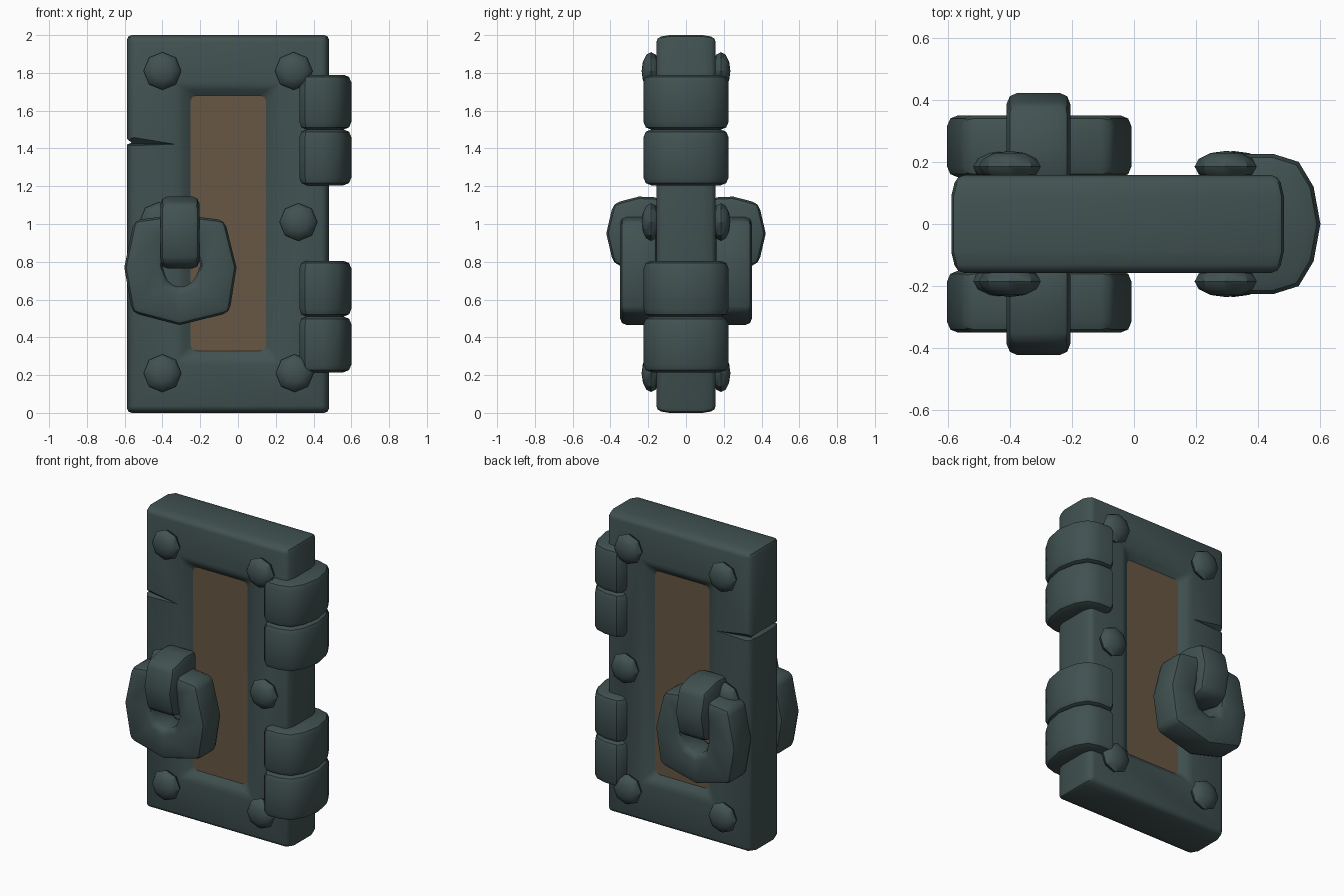
import bpy, bmesh, math
from mathutils import Matrix

if "Cube" in bpy.data.objects:
    bpy.data.objects.remove(bpy.data.objects["Cube"])


def material(name, color):
    m = bpy.data.materials.new(name)
    m.diffuse_color = (*color, 1)
    m.use_nodes = True
    m.node_tree.nodes["Principled BSDF"].inputs["Base Color"].default_value = m.diffuse_color
    return m


IRON = material("dark iron", (0.053, 0.083, 0.083))
WOOD = material("brown panel", (0.138, 0.095, 0.056))


def finish(name, bm, mat, bevel=0.0, limit=0.6):
    """Bevel the sharp edges, then make a smooth-shaded object."""
    bmesh.ops.recalc_face_normals(bm, faces=bm.faces)
    if bevel:
        edges = [e for e in bm.edges if e.calc_face_angle(0) > limit]
        bmesh.ops.bevel(bm, geom=edges, offset=bevel, segments=2,
                        profile=0.5, affect='EDGES', clamp_overlap=True)
    me = bpy.data.meshes.new(name)
    bm.to_mesh(me)
    bm.free()
    me.materials.append(mat)
    ob = bpy.data.objects.new(name, me)
    bpy.context.collection.objects.link(ob)
    smooth(ob)
    return ob


def smooth(ob):
    bpy.ops.object.select_all(action='DESELECT')
    ob.select_set(True)
    bpy.context.view_layer.objects.active = ob
    bpy.ops.object.shade_smooth_by_angle(angle=math.radians(40))


def bridge(bm, loops, closed=False):
    """Join equal-length loops of points with quads."""
    rows = [[bm.verts.new(p) for p in l] for l in loops]
    n = len(rows[0])
    pairs = list(zip(rows, rows[1:])) + ([(rows[-1], rows[0])] if closed else [])
    for a, b in pairs:
        for i in range(n):
            j = (i + 1) % n
            bm.faces.new((a[i], a[j], b[j], b[i]))
    if not closed:
        bm.faces.new(rows[0])
        bm.faces.new(rows[-1])


def solid(name, loops, mat, bevel=0.0, closed=False, limit=0.6):
    bm = bmesh.new()
    bridge(bm, loops, closed)
    return finish(name, bm, mat, bevel, limit)


def rect(x0, x1, z0, z1, y):
    return [(x0, y, z0), (x1, y, z0), (x1, y, z1), (x0, y, z1)]


# Frame: rectangular loops from the sloped opening round the outside
half = [(-0.19, 0.09, 0.38, 1.63, 0.065),
        (-0.31, 0.205, 0.28, 1.73, 0.157),
        (-0.572, 0.467, 0.012, 1.988, 0.157),
        (-0.588, 0.482, 0.0, 2.0, 0.09)]
loops = [rect(a, b, c, d, -y) for a, b, c, d, y in half]
loops += [rect(a, b, c, d, y) for a, b, c, d, y in reversed(half)]
frame = solid("door_frame", loops, IRON, 0.025, closed=True, limit=0.5)

# Crack across the left edge of the frame
cutters = [solid("crack_cutter", [
    [(-0.65, y, 1.50), (-0.65, y, 1.40), (-0.563, y, 1.43)] for y in (-0.3, 0.3)], IRON)]
for s in (-1, 1):
    bm = bmesh.new()
    a, b, c, d = [bm.verts.new(p) for p in (
        (-0.64, s * 0.19, 1.50), (-0.64, s * 0.19, 1.405),
        (-0.29, s * 0.165, 1.422), (-0.64, s * 0.10, 1.425))]
    for f in ((a, b, c), (a, b, d), (b, c, d), (a, c, d)):
        bm.faces.new(f)
    cutters.append(finish("crack_cutter", bm, IRON))
for c in cutters:
    c.hide_render = True
    mod = frame.modifiers.new("crack", 'BOOLEAN')
    mod.object = c
    mod.solver = 'EXACT'
    bpy.context.view_layer.objects.active = frame
    bpy.ops.object.modifier_apply(modifier=mod.name)
    bpy.data.objects.remove(c)
smooth(frame)

# Recessed panel
solid("panel", [rect(-0.28, 0.18, 0.30, 1.71, y) for y in (-0.112, 0.112)], WOOD)

# Hinges: two stacked knuckles each
side = [(0.325, 0.19), (0.355, 0.225), (0.45, 0.225), (0.53, 0.20), (0.578, 0.12)]
knuckle = [(x, -y) for x, y in side] + [(0.60, 0)] + [(x, y) for x, y in reversed(side)]
for z0, z1 in ((0.215, 0.51), (0.51, 0.805), (1.205, 1.50), (1.50, 1.79)):
    solid("hinge_knuckle", [[(x, y, z) for x, y in knuckle] for z in (z0, z1)],
          IRON, 0.04, limit=1.2)

outer = [(-.31, 1.05), (-.07, 1.02), (-.008, .77), (-.045, .53),
         (-.31, .465), (-.56, .53), (-.602, .77), (-.55, 1.02)]
inner = [(-.31, .93), (-.225, .91), (-.20, .78), (-.235, .69),
         (-.31, .66), (-.375, .69), (-.40, .78), (-.385, .91)]
hook = [(0.13, 1.14), (0.25, 1.145), (0.385, 1.11), (0.422, 0.95),
        (0.385, 0.79), (0.30, 0.765), (0.13, 0.80)]
rivets = [(-0.40, 1.81), (0.295, 1.81), (0.32, 1.01),
          (-0.42, 1.015), (-0.40, 0.21), (0.30, 0.21)]

for s, label in ((-1, "front"), (1, "back")):
    # Pull ring
    solid(label + "_ring", [[(x, s * y, z) for x, z in pts] for pts, y in
          ((outer, 0.15), (outer, 0.35), (inner, 0.35), (inner, 0.15))],
          IRON, 0.045, closed=True, limit=0.75)
    # Hook holding the ring
    solid(label + "_hook", [[(x, s * y, z) for y, z in hook] for x in (-0.41, -0.205)],
          IRON, 0.035, limit=0.9)
    # Rivets
    for x, z in rivets:
        bm = bmesh.new()
        bmesh.ops.create_uvsphere(
            bm, u_segments=8, v_segments=6, radius=0.1,
            matrix=Matrix.Translation((x, s * 0.185, z))
            @ Matrix.Diagonal((1, 0.5, 1, 1)) @ Matrix.Rotation(math.pi / 2, 4, 'X'))
        finish(label + "_rivet", bm, IRON)
